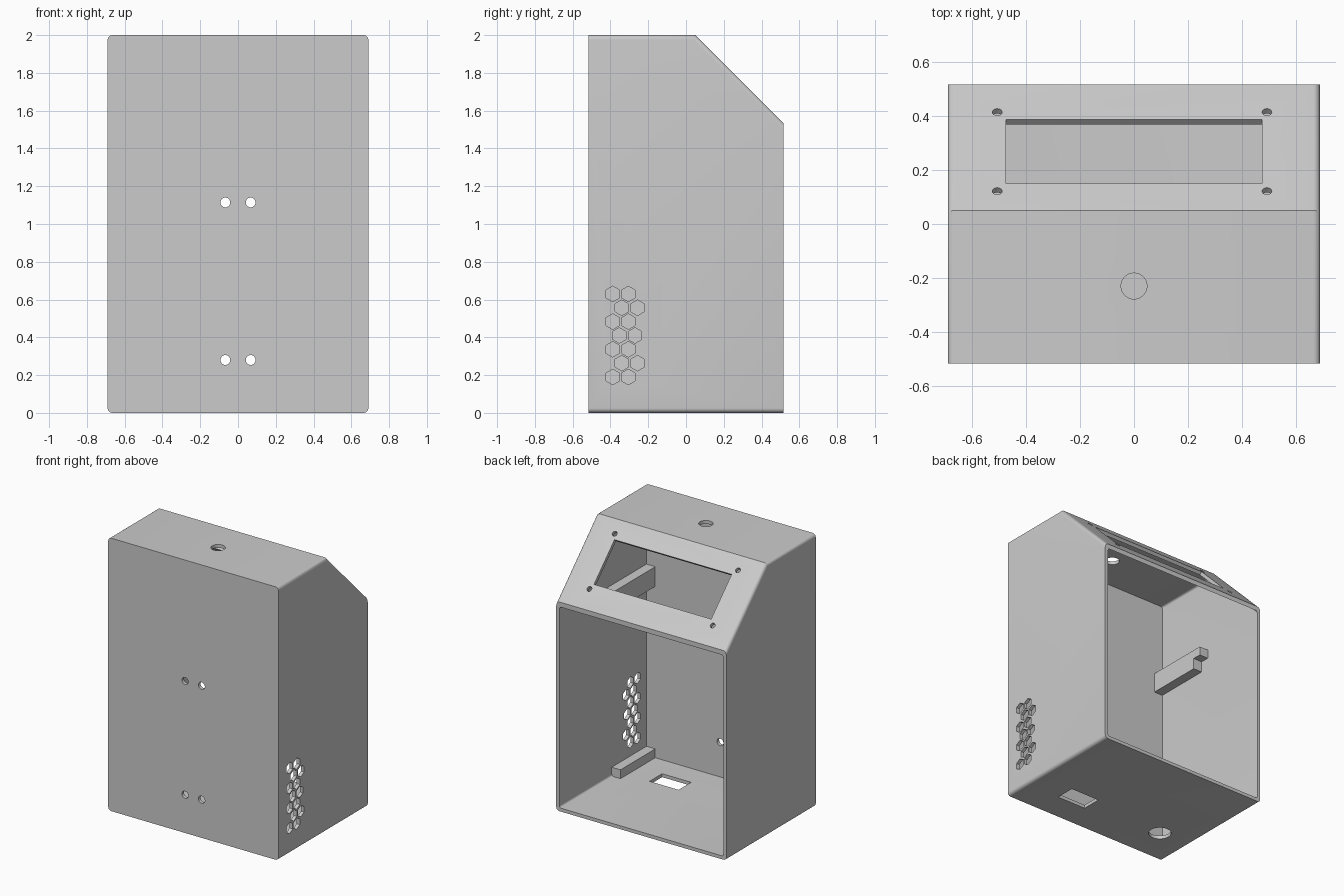
import bpy, bmesh, math
from mathutils import Matrix, Vector

if "Cube" in bpy.data.objects:
    bpy.data.objects.remove(bpy.data.objects["Cube"], do_unlink=True)

HALF_X, HALF_Y, WALL = 0.69, 0.517, 0.025
SLOPE = 2.05            # outer slope plane: y + z = SLOPE
LONG = 0.1              # half length of the hole cutters

grey = bpy.data.materials.new("plain grey")
grey.use_nodes = True
grey.diffuse_color = (0.6, 0.6, 0.6, 1)
grey.node_tree.nodes["Principled BSDF"].inputs["Base Color"].default_value = (0.6, 0.6, 0.6, 1)


def make_object(name, bm):
    bmesh.ops.recalc_face_normals(bm, faces=bm.faces[:])
    mesh = bpy.data.meshes.new(name)
    bm.to_mesh(mesh)
    bm.free()
    mesh.materials.append(grey)
    obj = bpy.data.objects.new(name, mesh)
    bpy.context.collection.objects.link(obj)
    return obj


def prism(name, profile, x0, x1, radius=0):
    """Extrude a (y, z) profile along x, rounding the long side edges."""
    bm = bmesh.new()
    face = bm.faces.new([bm.verts.new((x0, y, z)) for y, z in profile])
    new = bmesh.ops.extrude_face_region(bm, geom=[face])["geom"]
    bmesh.ops.translate(bm, vec=(x1 - x0, 0, 0),
                        verts=[g for g in new if isinstance(g, bmesh.types.BMVert)])
    if radius:
        def runs_back(e):
            d = e.verts[1].co - e.verts[0].co
            return abs(d.x) < 1e-5 and abs(d.y) > 0.1
        bmesh.ops.bevel(bm, geom=[e for e in bm.edges if runs_back(e)], offset=radius,
                        segments=6, profile=0.5, affect='EDGES')
    return make_object(name, bm)


def add_hole(bm, centre, axis, radius, sides=32, spin=0):
    rot = Vector(axis).to_track_quat('Z', 'Y').to_matrix().to_4x4()
    mat = Matrix.Translation(centre) @ rot @ Matrix.Rotation(spin, 4, 'Z')
    bmesh.ops.create_cone(bm, cap_ends=True, segments=sides, radius1=radius,
                          radius2=radius, depth=2 * LONG, matrix=mat)


def add_box(bm, centre, size, turn=Matrix()):
    mat = Matrix.Translation(centre) @ turn @ Matrix.Diagonal((*size, 1))
    bmesh.ops.create_cube(bm, size=1, matrix=mat)


def cut(target, cutter):
    cutter.hide_render = True
    mod = target.modifiers.new("cut", 'BOOLEAN')
    mod.operation, mod.solver, mod.object = 'DIFFERENCE', 'EXACT', cutter
    bpy.context.view_layer.objects.active = target
    bpy.ops.object.modifier_apply(modifier=mod.name)
    bpy.data.objects.remove(cutter, do_unlink=True)


# Enclosure shell, open at the back
shell = prism("enclosure_shell",
              [(-HALF_Y, 0), (HALF_Y, 0), (HALF_Y, SLOPE - HALF_Y), (SLOPE - 2, 2), (-HALF_Y, 2)],
              -HALF_X, HALF_X, WALL)
inner_slope = SLOPE - WALL * math.sqrt(2)
far = HALF_Y + 0.1
top = 2 - WALL
cavity = prism("cavity_cutter",
               [(WALL - HALF_Y, WALL), (far, WALL), (far, inner_slope - far),
                (inner_slope - top, top), (WALL - HALF_Y, top)],
               WALL - HALF_X, HALF_X - WALL, 0.015)
cut(shell, cavity)

# Openings in all walls
holes = bmesh.new()
for x in (-0.067, 0.067):                      # mounting holes in the front wall
    for z in (0.28, 1.114):
        add_hole(holes, (x, -HALF_Y, z), (0, 1, 0), 0.026)
add_hole(holes, (0, -0.23, 2), (0, 0, 1), 0.048)          # top button hole
add_hole(holes, (-0.435, -0.245, 0), (0, 0, 1), 0.077)    # floor cable hole
add_box(holes, (0.295, -0.24, 0), (0.235, 0.145, 0.2))    # floor socket slot

tilt = Matrix.Rotation(math.radians(-45), 4, 'X')
y0, y1 = 0.15, 0.387                           # display window in the slope
ym = (y0 + y1) / 2
add_box(holes, (0, ym, SLOPE - ym), (0.95, (y1 - y0) * math.sqrt(2), 0.15), tilt)
for x in (-0.507, 0.493):                      # display screw holes
    for y in (0.122, 0.415):
        add_hole(holes, (x, y, SLOPE - y), (0, 1, 1), 0.018, 20)

row_shift = (0, 0.048, 0, 0.035, 0, 0.048, 0)
for row, shift in enumerate(row_shift):        # hexagonal vents in the left wall
    for col in range(2):
        add_hole(holes, (HALF_X, -0.388 + shift + 0.083 * col, 0.19 + 0.0733 * row),
                 (1, 0, 0), 0.041, 6)
# turn the vents so that a corner points up
vent_verts = [v for v in holes.verts if v.co.x > HALF_X - LONG - 0.01 and v.co.z < 0.8 and v.co.z > 0.12]
for row, shift in enumerate(row_shift):
    for col in range(2):
        c = Vector((HALF_X, -0.388 + shift + 0.083 * col, 0.19 + 0.0733 * row))
        own = [v for v in vent_verts if abs((v.co - c).yz.length - 0.041) < 1e-4]
        if own and not any(abs(v.co.y - c.y) < 1e-4 for v in own):
            bmesh.ops.rotate(holes, cent=c, matrix=Matrix.Rotation(math.pi / 6, 3, 'X'), verts=own)
cut(shell, make_object("hole_cutter", holes))

bpy.ops.object.select_all(action='DESELECT')
shell.select_set(True)
bpy.context.view_layer.objects.active = shell
bpy.ops.object.shade_smooth_by_angle(angle=math.radians(30))

# Board rails on both side walls
front = WALL - HALF_Y - 0.005
for side, name in ((1, "left"), (-1, "right")):
    xs = sorted((side * 0.594, side * (HALF_X - WALL + 0.005)))
    prism(name + "_floor_rail",
          [(front, 0.02), (-0.09, 0.02), (-0.09, 0.09), (front, 0.09)], *xs)
    prism(name + "_upper_rail",
          [(front, 1.28), (-0.075, 1.28), (-0.075, 1.36), (-0.01, 1.36),
           (-0.01, 1.425), (front, 1.425)], *xs)
